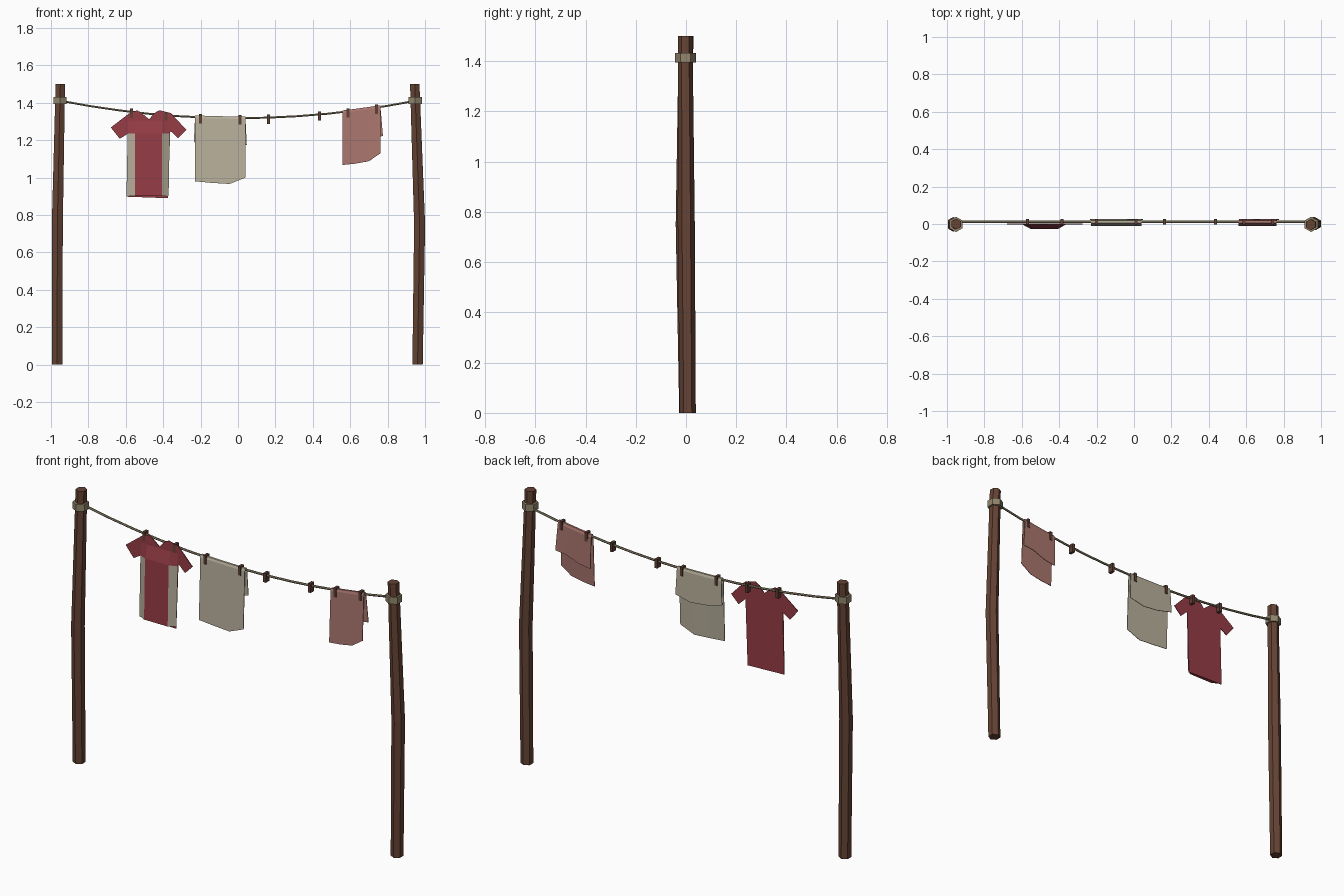
import bpy, bmesh
from math import sin, cos, pi
from mathutils import Vector

cube = bpy.data.objects.get("Cube")
if cube:
    bpy.data.objects.remove(cube)


def material(name, rgb):
    m = bpy.data.materials.new(name)
    m.use_nodes = True
    m.diffuse_color = (*rgb, 1)
    m.node_tree.nodes["Principled BSDF"].inputs["Base Color"].default_value = (*rgb, 1)
    return m


WOOD = material("brown wood", (0.130, 0.057, 0.034))
PEG = material("dark peg wood", (0.115, 0.050, 0.035))
ROPE = material("tan rope", (0.290, 0.240, 0.150))
RED = material("red cloth", (0.305, 0.045, 0.060))
CREAM = material("cream cloth", (0.480, 0.435, 0.330))
PINK = material("faded pink cloth", (0.400, 0.180, 0.155))

ROPE_Y = 0.012


def rope_z(x):
    return 1.318 + 0.103 * x * x


def finish(name, bm, *mats, thickness=0):
    bmesh.ops.recalc_face_normals(bm, faces=bm.faces)
    mesh = bpy.data.meshes.new(name)
    bm.to_mesh(mesh)
    bm.free()
    ob = bpy.data.objects.new(name, mesh)
    bpy.context.collection.objects.link(ob)
    for m in mats:
        mesh.materials.append(m)
    if thickness:
        mod = ob.modifiers.new("thickness", "SOLIDIFY")
        mod.thickness = thickness
        mod.offset = 0
    return ob


def loft(name, centres, radii, mat, u=(0, 1, 0), v=(1, 0, 0), sides=6):
    """Capped tube through the centres, each ring lying in the u-v plane."""
    bm = bmesh.new()
    u, v = Vector(u), Vector(v)
    rings = []
    for c, r in zip(centres, radii):
        angles = [2 * pi * i / sides for i in range(sides)]
        rings.append([bm.verts.new(Vector(c) + r * (cos(a) * u + sin(a) * v)) for a in angles])
    for a, b in zip(rings, rings[1:]):
        for i in range(sides):
            j = (i + 1) % sides
            bm.faces.new((a[i], a[j], b[j], b[i]))
    bm.faces.new(rings[0])
    bm.faces.new(rings[-1])
    return finish(name, bm, mat)


def sheet(bm, rows):
    """Quads between rows of points."""
    grid = [[bm.verts.new(p) for p in row] for row in rows]
    faces = []
    for a, b in zip(grid, grid[1:]):
        for i in range(len(a) - 1):
            faces.append(bm.faces.new((a[i], a[i + 1], b[i + 1], b[i])))
    return grid, faces


# Slightly bent posts with a rope binding near the top
posts = {
    "right": [(-0.967, 0.005, 0), (-0.966, -0.007, 0.75), (-0.95, 0, 1.5)],
    "left": [(0.96, 0.007, 0), (0.971, 0.001, 0.75), (0.945, -0.003, 1.5)],
}
for side, path in posts.items():
    loft(side + "_post", path, (0.032, 0.034, 0.029), WOOD)
    x = path[2][0] + (0.002 if side == "left" else -0.002)
    loft(side + "_binding", [(x, -0.002, 1.394), (x, -0.002, 1.432)], (0.041, 0.041), ROPE)

# Sagging line
xs = [-0.95 + 1.9 * i / 12 for i in range(13)]
loft("washing_line", [(x, ROPE_Y, rope_z(x)) for x in xs], [0.006] * 13, ROPE, v=(0, 0, 1))

# Clothes pegs
for n, x in enumerate((-0.57, -0.385, -0.2, 0.01, 0.163, 0.435, 0.588, 0.74)):
    bm = bmesh.new()
    bmesh.ops.create_cube(bm, size=1)
    for vert in bm.verts:
        vert.co = Vector((x + vert.co.x * 0.016, ROPE_Y + vert.co.y * 0.03,
                          rope_z(x) - 0.008 + vert.co.z * 0.05))
    finish(f"clothes_peg_{n + 1}", bm, PEG)


# Cloths folded over the line: a long front flap and a shorter back flap
def draped_cloth(name, front, back, mat):
    top = [(x, rope_z(x)) for x, z in front]
    rows = [[(x, -0.009, z) for x, z in front]]
    for dy, dz in ((-0.009, -0.004), (-0.005, 0.008), (0.005, 0.008), (0.009, -0.004)):
        rows.append([(x, ROPE_Y + dy, z + dz) for x, z in top])
    rows.append([(x, 0.024, z) for x, z in back])
    bm = bmesh.new()
    sheet(bm, rows)
    finish(name, bm, mat, thickness=0.003)


draped_cloth("cream_towel",
             [(-0.23, 0.98), (-0.14, 0.972), (-0.045, 0.966), (0.04, 1.0)],
             [(-0.236, 1.19), (-0.14, 1.165), (-0.045, 1.155), (0.047, 1.175)], CREAM)
draped_cloth("pink_towel",
             [(0.56, 1.068), (0.63, 1.075), (0.70, 1.088), (0.762, 1.13)],
             [(0.562, 1.175), (0.63, 1.185), (0.71, 1.215), (0.775, 1.222)], PINK)

# Shirt back with sleeves and notched neck
outline = [(-0.597, 0.898), (-0.588, 1.235), (-0.632, 1.208), (-0.68, 1.268),
           (-0.58, 1.345), (-0.54, 1.36), (-0.515, 1.345), (-0.475, 1.312),
           (-0.448, 1.345), (-0.42, 1.36), (-0.36, 1.345), (-0.275, 1.255),
           (-0.32, 1.21), (-0.362, 1.25), (-0.375, 0.89)]
bm = bmesh.new()
bm.faces.new([bm.verts.new((x, 0, z)) for x, z in outline])
finish("shirt_back", bm, RED, thickness=0.004)

# Bulging shirt front with cream side panels
bm = bmesh.new()
rows = []
for z, y, widen in ((0.903, -0.028, 0.006), (1.235, -0.02, 0), (1.305, -0.004, 0)):
    rows.append([(-0.59 - widen, -0.003, z), (-0.55, y, z), (-0.407, y, z),
                 (-0.365 - widen, -0.003, z)])
grid, faces = sheet(bm, rows)
for f in faces:
    centre = f.calc_center_median()
    if abs(centre.x + 0.478) > 0.06 and centre.z < 1.235:
        f.material_index = 1
bm.faces.new(grid[0])
finish("shirt_front", bm, RED, CREAM)
